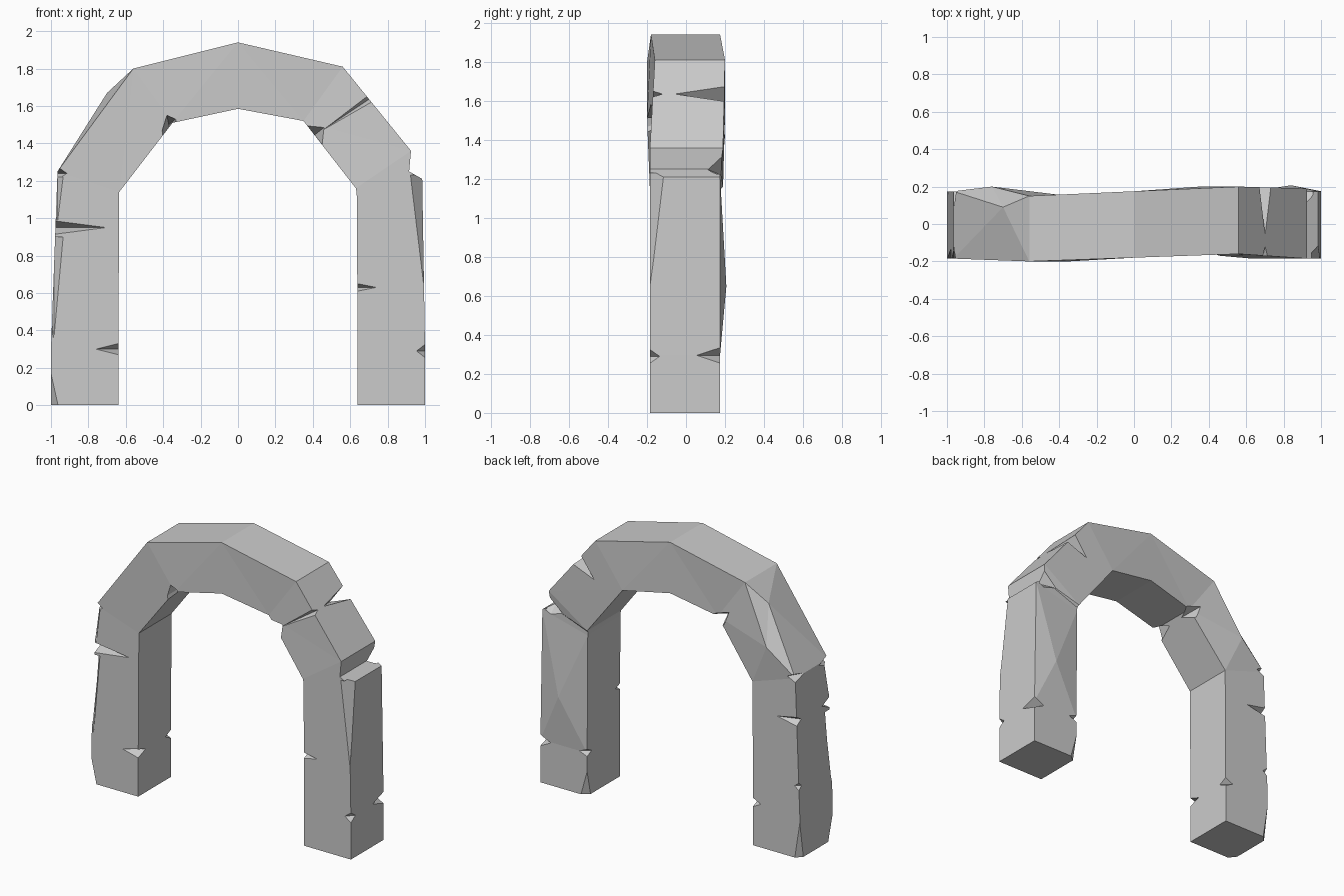
import bpy, bmesh
from mathutils import Vector as V

if "Cube" in bpy.data.objects:
    bpy.data.objects.remove(bpy.data.objects["Cube"])

# Arch stations: outer x, outer z, inner x, inner z, front y, back y
stations = [
    (-1.0, 0, -.64, 0, -.185, .175),
    (-1.0, .3, -.64, .3, -.185, .175),
    (-.965, 1.25, -.635, 1.14, -.185, .175),
    (-.56, 1.8, -.35, 1.51, -.20, .15),
    (0, 1.94, 0, 1.585, -.18, .175),
    (.56, 1.81, .35, 1.52, -.16, .20),
    (.925, 1.36, .63, 1.16, -.185, .19),
    (.915, 1.25, .633, 1.145, -.185, .175),
    (.985, 1.21, .635, 1.12, -.185, .175),
    (1.0, .3, .64, .3, -.185, .175),
    (1.0, 0, .64, 0, -.185, .175),
]

bm = bmesh.new()
rings = [[bm.verts.new(p) for p in
          ((ox, yf, oz), (ox, yb, oz), (ix, yb, iz), (ix, yf, iz))]
         for ox, oz, ix, iz, yf, yb in stations]
quads = [[bm.faces.new((a[k], a[(k + 1) % 4], b[(k + 1) % 4], b[k]))
          for k in range(4)] for a, b in zip(rings, rings[1:])]
bm.faces.new(rings[0])
bm.faces.new(rings[-1])


def poke(face, co):
    v = bmesh.ops.poke(bm, faces=[face])['verts'][0]
    v.co = co


# Bulged faces: left shoulder (outer and back), right leg back
poke(quads[2][0], (-.70, .09, 1.67))
poke(quads[2][1], (-.76, .20, 1.42))
poke(quads[8][1], (.84, .207, .65))
ridge = bm.edges.get((rings[2][1], rings[3][1]))
bmesh.ops.rotate_edges(bm, edges=[ridge])
bmesh.ops.triangulate(bm, faces=[f for f in bm.faces if len(f.verts) > 3])
bmesh.ops.recalc_face_normals(bm, faces=bm.faces[:])
me = bpy.data.meshes.new("stone_arch")
bm.to_mesh(me)
bm.free()
arch = bpy.data.objects.new("stone_arch", me)
bpy.context.collection.objects.link(arch)
bpy.context.view_layer.objects.active = arch


def cut(points):
    """Subtract the convex hull of the points from the arch."""
    b = bmesh.new()
    for p in points:
        b.verts.new(p)
    r = bmesh.ops.convex_hull(b, input=b.verts[:])
    loose = [v for v in b.verts if not v.link_faces]
    bmesh.ops.delete(b, geom=loose, context='VERTS')
    bmesh.ops.recalc_face_normals(b, faces=b.faces[:])
    m = bpy.data.meshes.new("chip_cutter")
    b.to_mesh(m)
    b.free()
    o = bpy.data.objects.new("chip_cutter", m)
    o.hide_render = True
    bpy.context.collection.objects.link(o)
    mod = arch.modifiers.new("chip", 'BOOLEAN')
    mod.operation, mod.solver, mod.object = 'DIFFERENCE', 'EXACT', o
    bpy.ops.object.modifier_apply(modifier=mod.name)
    bpy.data.objects.remove(o)


def nick(c, a, b, w, e=.04):
    """Wedge on a corner edge: reaches a and b along the two faces, w half width."""
    c, a, b, w = V(c), V(a), V(b), V(w)
    an, bn = a.normalized() * e, b.normalized() * e
    cut([c + a, c + b, c + w, c - w, c + a - bn, c + b - an,
         c + w * 1.4 - an - bn, c - w * 1.4 - an - bn])


# Horizontal nicks on leg corners: x, y, z, reach x, reach y, half height
for x, y, z, dx, dy, h in [
    (-.64, -.185, .30, -.12, .08, .03),
    (-.975, -.185, .95, .27, .08, .035),
    (1.0, -.185, .29, -.045, .05, .035),
    (1.0, .175, .295, -.08, -.12, .04),
    (.64, -.185, .63, .10, .05, .02),
    (.64, .175, .30, -.0 + .06, -.05, .025),
    (-.64, .175, .30, -.06, -.06, .03),
    (-.975, .175, .95, .15, -.05, .03),
    (-.99, .175, .50, .03, -.03, .025),
    (-.965, -.185, 1.24, .05, .10, .035),
    (-.965, .175, 1.25, .06, -.10, .03),
]:
    nick((x, y, z), (dx, 0, 0), (0, dy, 0), (0, 0, h))

# Slanted notches on the arch
nick((.70, .195, 1.635), (-.13, 0, -.10), (0, -.25, 0), (.03, 0, -.037))
nick((.70, -.17, 1.635), (-.27, 0, -.18), (0, .05, 0), (.012, 0, -.015))
nick((.41, -.165, 1.445), (.05, 0, .04), (0, .10, 0), (-.04, 0, .05))
nick((-.37, -.195, 1.50), (-.01, 0, .05), (0, .12, 0), (.035, 0, .03))
nick((-.37, .155, 1.50), (-.07, 0, .06), (0, -.10, 0), (.035, 0, .03))
nick((.92, .18, 1.25), (-.10, 0, -.03), (0, -.07, 0), (0, 0, .06))


def chamfer(x, y, z0, z1, dx, dy):
    """Long taper off a leg corner, vanishing at z0, full size at z1."""
    sx, sy = (-.06 if dx > 0 else .06), (-.06 if dy > 0 else .06)
    cut([(x, y, z0), (x + sx, y + sy, z0), (x + dx, y, z1), (x, y + dy, z1),
         (x + dx, y + sy, z1), (x + sx, y + dy, z1), (x + sx, y + sy, z1)])


# Worn leg corners and feet
chamfer(.992, -.185, .65, 1.23, -.07, .08)
chamfer(-.985, -.185, .35, .90, .05, .06)
chamfer(-.965, -.185, .98, 1.22, .03, .04)
chamfer(-1.0, -.185, .17, -.01, .04, .05)
chamfer(-1.0, .175, .25, -.01, .04, -.04)
chamfer(.64, .175, .17, -.01, .05, -.04)

for p in arch.data.polygons:
    p.use_smooth = False
